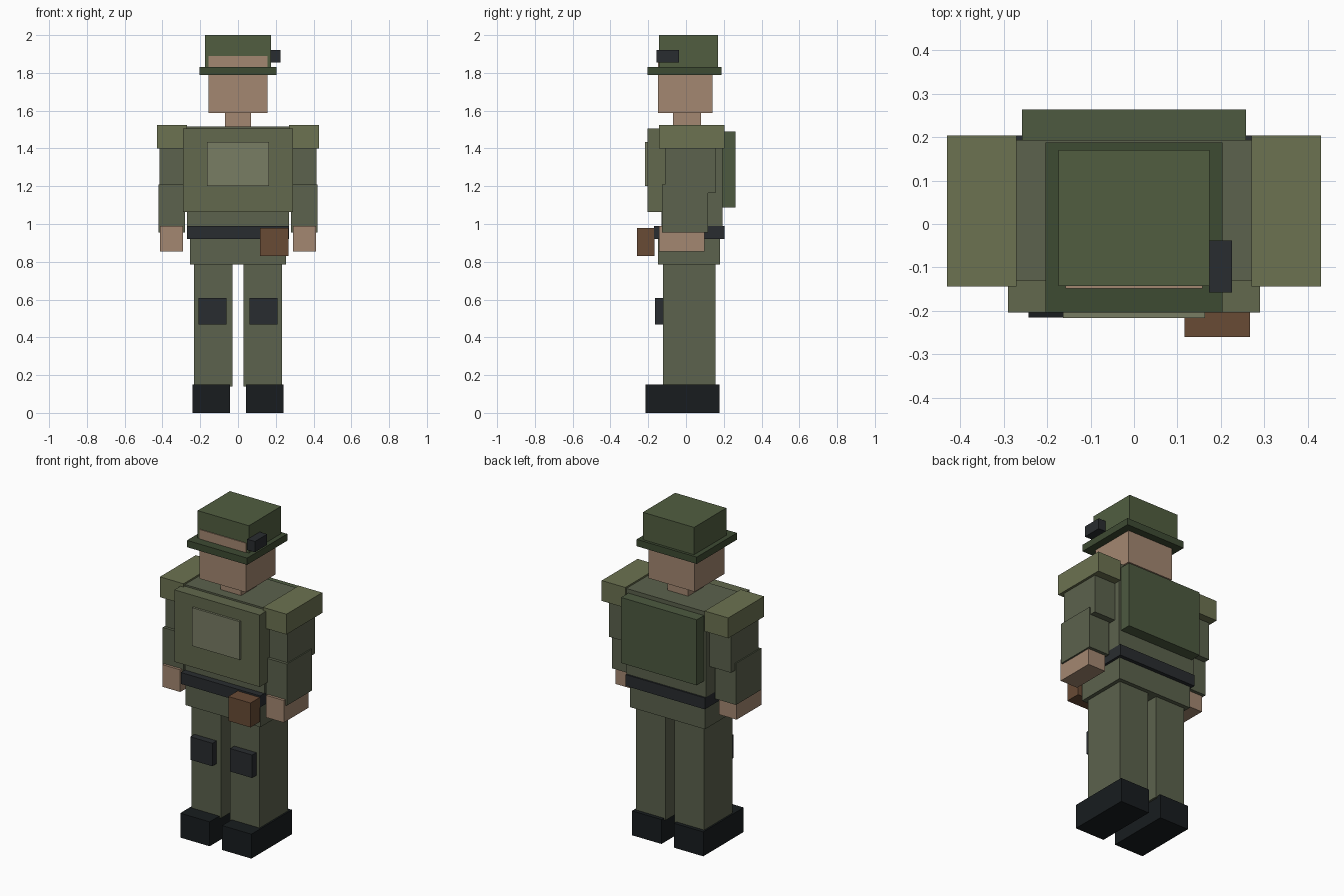
import bpy

if "Cube" in bpy.data.objects:
    bpy.data.objects.remove(bpy.data.objects["Cube"])

# Palette: sRGB values converted to linear diffuse colours
PALETTE = {
    "fatigue": (92, 98, 78), "pad_olive": (108, 114, 82), "vest_olive": (98, 104, 78),
    "plate_olive": (120, 124, 100), "pack_green": (78, 90, 66), "cap_green": (82, 94, 66),
    "brim_green": (64, 76, 54), "skin": (162, 134, 112), "black": (30, 34, 36),
    "dark_grey": (45, 48, 51), "leather": (104, 76, 56),
}


def material(name):
    mat = bpy.data.materials.get(name)
    if mat is None:
        mat = bpy.data.materials.new(name)
        mat.diffuse_color = [(c / 255) ** 2.2 for c in PALETTE[name]] + [1]
        mat.use_nodes = True
        mat.node_tree.nodes["Principled BSDF"].inputs["Base Color"].default_value = mat.diffuse_color
    return mat


def box(name, x, y, z, colour):
    """Box spanning the given (min, max) ranges."""
    bpy.ops.mesh.primitive_cube_add(size=1, location=[(a + b) / 2 for a, b in (x, y, z)])
    ob = bpy.context.object
    ob.name = name
    ob.scale = [b - a for a, b in (x, y, z)]
    bpy.ops.object.transform_apply(location=False, rotation=False, scale=True)
    ob.data.materials.append(material(colour))
    return ob


def pair(name, x, y, z, colour):
    """Mirrored left and right boxes."""
    box("right_" + name, x, y, z, colour)
    box("left_" + name, (-x[1], -x[0]), y, z, colour)


# Legs
pair("boot", (0.042, 0.242), (-0.215, 0.178), (0, 0.15), "black")
pair("leg", (0.03, 0.232), (-0.122, 0.155), (0.14, 0.80), "fatigue")
pair("knee_pad", (0.06, 0.21), (-0.163, -0.11), (0.467, 0.608), "dark_grey")

# Hips and belt
box("pelvis", (-0.255, 0.255), (-0.147, 0.18), (0.785, 0.95), "fatigue")
box("belt", (-0.27, 0.27), (-0.17, 0.203), (0.92, 0.99), "dark_grey")
box("belt_pouch", (0.116, 0.267), (-0.26, -0.167), (0.83, 0.98), "leather")

# Torso, vest and pack
box("torso", (-0.27, 0.27), (-0.13, 0.193), (0.97, 1.515), "fatigue")
box("vest", (-0.29, 0.29), (-0.203, -0.11), (1.063, 1.505), "vest_olive")
box("chest_plate", (-0.163, 0.163), (-0.216, -0.19), (1.2, 1.435), "plate_olive")
box("backpack", (-0.257, 0.257), (0.18, 0.263), (1.087, 1.49), "pack_green")

# Arms
pair("shoulder_pad", (0.27, 0.43), (-0.144, 0.204), (1.4, 1.525), "pad_olive")
pair("upper_arm", (0.265, 0.415), (-0.11, 0.155), (1.165, 1.42), "fatigue")
pair("forearm", (0.28, 0.422), (-0.128, 0.117), (0.955, 1.21), "fatigue")
pair("hand", (0.292, 0.412), (-0.144, 0.097), (0.854, 0.99), "skin")

# Head and cap
box("neck", (-0.07, 0.07), (-0.07, 0.08), (1.5, 1.61), "skin")
box("head", (-0.157, 0.157), (-0.148, 0.14), (1.588, 1.89), "skin")
box("cap_brim", (-0.204, 0.204), (-0.203, 0.187), (1.79, 1.832), "brim_green")
box("cap_crown", (-0.174, 0.174), (-0.143, 0.17), (1.82, 2.0), "cap_green")
box("cap_light", (0.172, 0.225), (-0.157, -0.038), (1.856, 1.922), "dark_grey")
